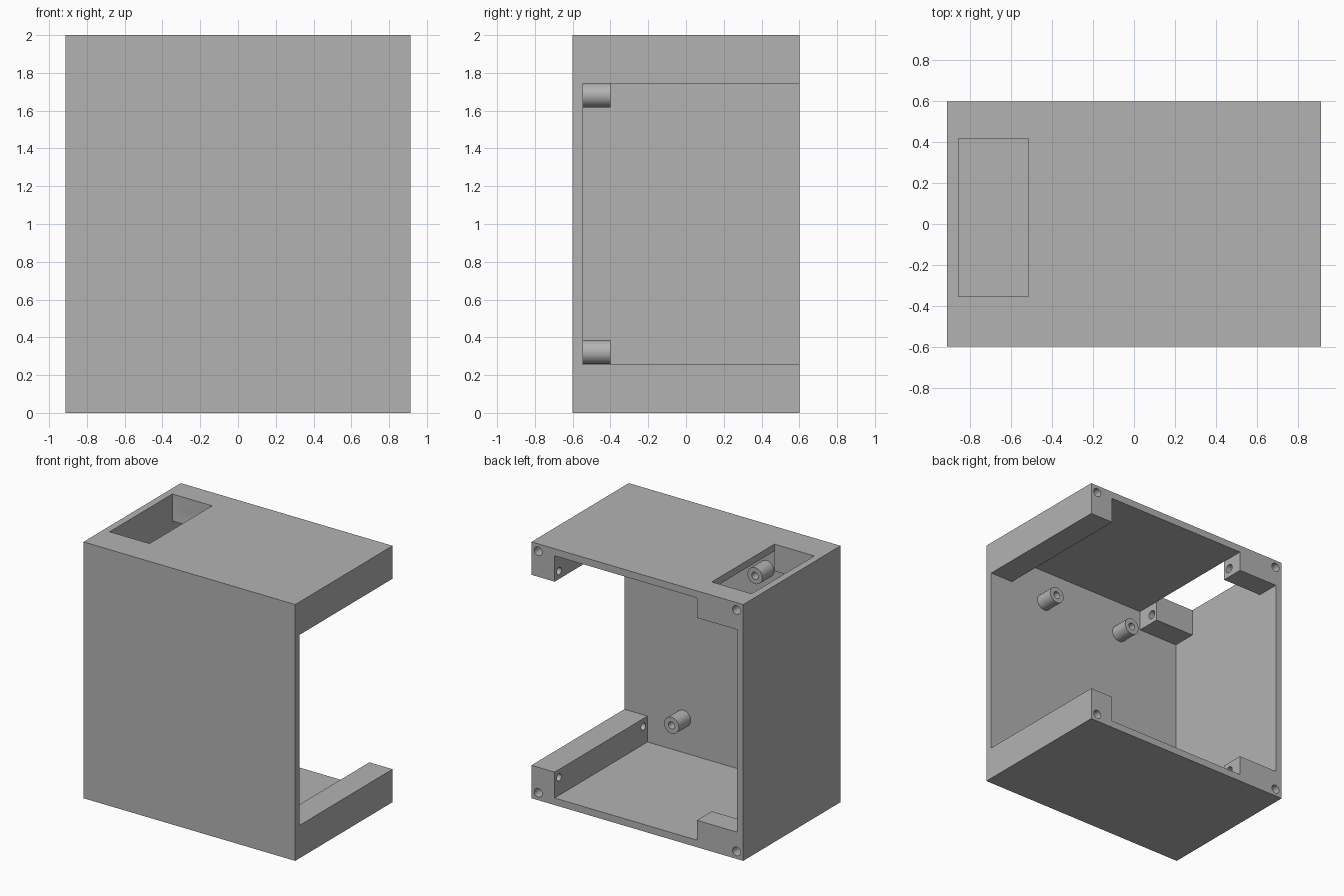
import bpy
from math import pi

old = bpy.data.objects.get("Cube")
if old:
    bpy.data.objects.remove(old, do_unlink=True)

# One flat colour
grey = bpy.data.materials.new("plain_grey")
grey.use_nodes = True
colour = (0.45, 0.45, 0.45, 1)
grey.diffuse_color = colour
grey.node_tree.nodes["Principled BSDF"].inputs["Base Color"].default_value = colour

# Enclosure dimensions
W, D, H = 0.914, 0.6, 2.0        # half width, half depth, height
T = 0.055                        # wall thickness
FRONT = -D + T                   # inside of front wall
LEFT = -W + T                    # inside of the closed side wall
BLOCK_X = -0.515                 # inner end of the corner blocks
BLOCK_F, BLOCK_B = -0.355, 0.417 # gap between front and back blocks
BLOCK_H = 0.21
LIP_X, LIP_H = W - 0.2, 0.257    # lips on the open side
OUT = 0.1                        # cutter overshoot


def box(name, x0, x1, y0, y1, z0, z1):
    bpy.ops.mesh.primitive_cube_add(
        size=1, location=((x0 + x1) / 2, (y0 + y1) / 2, (z0 + z1) / 2))
    ob = bpy.context.object
    ob.name = name
    ob.scale = (x1 - x0, y1 - y0, z1 - z0)
    bpy.ops.object.transform_apply(location=True, rotation=True, scale=True)
    return ob


def rod(name, centre, radius, length, axis, sides=24):
    rotation = (0, pi / 2, 0) if axis == "x" else (pi / 2, 0, 0)
    bpy.ops.mesh.primitive_cylinder_add(
        vertices=sides, radius=radius, depth=length, location=centre, rotation=rotation)
    ob = bpy.context.object
    ob.name = name
    bpy.ops.object.transform_apply(location=True, rotation=True, scale=True)
    return ob


def cut(target, cutter):
    cutter.hide_render = True
    mod = target.modifiers.new("cut", "BOOLEAN")
    mod.operation = "DIFFERENCE"
    mod.solver = "EXACT"
    mod.object = cutter
    bpy.ops.object.select_all(action="DESELECT")
    target.select_set(True)
    bpy.context.view_layer.objects.active = target
    bpy.ops.object.modifier_apply(modifier=mod.name)
    bpy.data.objects.remove(cutter, do_unlink=True)


def finish(ob):
    ob.data.materials.clear()
    ob.data.materials.append(grey)
    bpy.ops.object.select_all(action="DESELECT")
    ob.select_set(True)
    bpy.context.view_layer.objects.active = ob
    bpy.ops.object.shade_smooth_by_angle(angle=pi / 6)


# Enclosure body, hollowed from the back and the open side
body = box("enclosure_body", -W, W, -D, D, 0, H)
inside = BLOCK_X + OUT
cut(body, box("main_cavity", BLOCK_X, LIP_X, FRONT, D + OUT, T, H - T))
cut(body, box("side_cavity", LEFT, inside, FRONT, D + OUT, BLOCK_H, H - BLOCK_H))
cut(body, box("block_gap", LEFT, inside, BLOCK_F, BLOCK_B, T, H - T))
cut(body, box("side_window", LIP_X - OUT, W + OUT, FRONT, D + OUT, LIP_H, H - LIP_H))
cut(body, box("top_opening", LEFT, BLOCK_X, BLOCK_F, BLOCK_B, H - BLOCK_H, H + OUT))

# Blind screw holes, mirrored top and bottom
for flip in (False, True):
    def level(z):
        return H - z if flip else z
    for side in (-1, 1):
        cut(body, rod("cover_hole", (side * (W - 0.058), D, level(0.058)), 0.034, 0.3, "y"))
    for y in (-0.495, 0.545):
        cut(body, rod("lip_hole", (LIP_X, y, level(0.195)), 0.028, 0.2, "x"))
    for y in (-0.41, 0.475):
        cut(body, rod("block_hole", (BLOCK_X, y, level(0.14)), 0.034, 0.3, "x"))
finish(body)

# Four hollow standoffs on the front wall
for x in (-0.315, 0.405):
    for z in (0.322, 1.682):
        post = rod("standoff", (x, (FRONT - 0.4) / 2, z), 0.064, -0.4 - FRONT, "y", 32)
        cut(post, rod("standoff_hole", (x, -0.4, z), 0.028, 0.24, "y"))
        finish(post)
